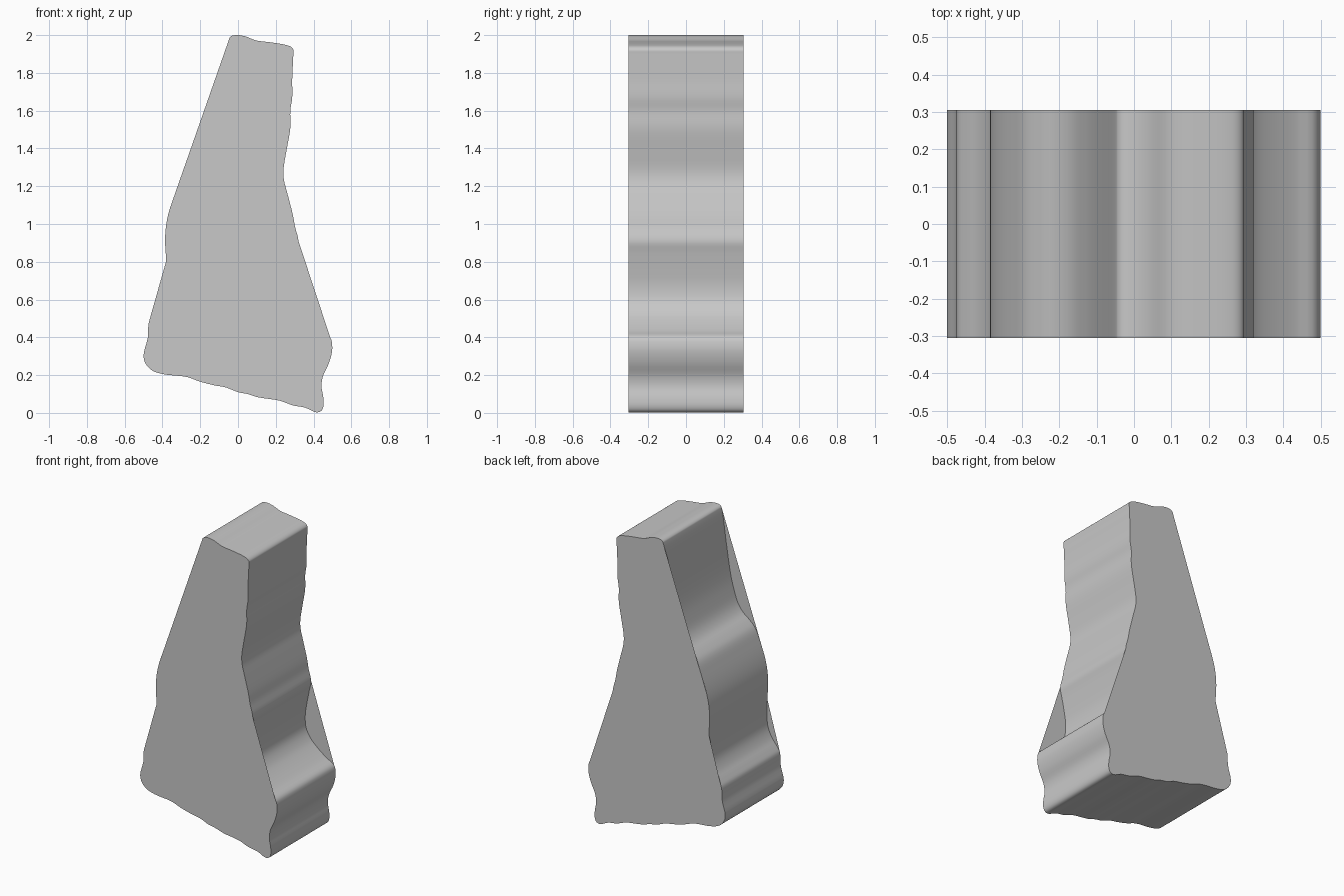
import bpy
import bmesh
import math
from mathutils import Vector

cube = bpy.data.objects.get("Cube")
if cube:
    bpy.data.objects.remove(cube, do_unlink=True)

HALF_DEPTH = 0.305
STEPS = 4

# Worn rim of the slab as (x, z); the flat faces bridge each hollow straight
top_edge = [(-.048, 1.976), (-.044, 1.987), (-.03, 1.997), (0, 2), (.04, 1.993),
            (.095, 1.972), (.17, 1.962), (.25, 1.949), (.28, 1.938),
            (.293, 1.923), (.293, 1.9)]
left_upper = [(.287, 1.765), (.287, 1.67), (.277, 1.6), (.277, 1.51),
              (.256, 1.385), (.241, 1.29), (.243, 1.235), (.262, 1.16),
              (.29, 1.05), (.302, .985), (.32, .91)]
left_hollow = [(.308, .85), (.29, .76), (.277, .67), (.284, .59), (.318, .53),
               (.36, .488), (.43, .435)]
left_foot = [(.488, .4), (.499, .35), (.495, .31), (.48, .26), (.45, .195),
             (.442, .14), (.452, .08), (.452, .035), (.44, .01)]
bottom_edge = [(.415, .003), (.355, .028), (.29, .04), (.22, .065), (.105, .083),
               (.05, .1), (0, .11), (-.065, .135), (-.12, .145), (-.2, .165),
               (-.27, .19), (-.395, .205), (-.455, .225)]
right_foot = [(-.49, .262), (-.5, .305), (-.477, .4), (-.472, .48)]
right_low_hollow = [(-.45, .515), (-.415, .56), (-.385, .625), (-.376, .71)]
right_middle = [(-.38, .805), (-.386, .92), (-.378, 1.01), (-.36, 1.085)]
right_high_hollow = [(-.325, 1.18), (-.29, 1.255), (-.25, 1.295), (-.2, 1.335),
                     (-.165, 1.385), (-.135, 1.47), (-.112, 1.56),
                     (-.078, 1.775), (-.058, 1.92)]

# Each stretch of rim, with whether the flat faces skip over it
stretches = [(top_edge, False), (left_upper, False), (left_hollow, True),
             (left_foot, False), (bottom_edge, False), (right_foot, False),
             (right_low_hollow, True), (right_middle, False),
             (right_high_hollow, True)]


def smooth_loop(points, hollow, steps):
    """Centripetal spline through a closed ring; returns (point, in_hollow)."""
    n = len(points)
    ring = []
    for i in range(n):
        a, b, c, d = (points[(i + k) % n] for k in (-1, 0, 1, 2))
        ab, bc, cd = (math.sqrt((q - p).length) for p, q in ((a, b), (b, c), (c, d)))
        start = (c - b) + bc * ((b - a) / ab - (c - a) / (ab + bc))
        end = (c - b) + bc * ((d - c) / cd - (d - b) / (bc + cd))
        for s in range(steps):
            t = s / steps
            p = (b + start * t + (3 * (c - b) - 2 * start - end) * t ** 2
                 + (start + end - 2 * (c - b)) * t ** 3)
            ring.append((p, hollow[i] or (s > 0 and hollow[(i + 1) % n])))
    return ring


def make_material(name, colour):
    mat = bpy.data.materials.new(name)
    mat.use_nodes = True
    mat.diffuse_color = colour
    mat.node_tree.nodes["Principled BSDF"].inputs["Base Color"].default_value = colour
    return mat


points = [Vector(p) for pts, skip in stretches for p in pts]
hollow = [skip for pts, skip in stretches for p in pts]
outline = smooth_loop(points, hollow, STEPS)

# Flat front and back faces
bm = bmesh.new()
rims = []
for y in (-HALF_DEPTH, HALF_DEPTH):
    rim = [bm.verts.new((p.x, y, p.y)) for p, skip in outline]
    flat = [v for v, (p, skip) in zip(rim, outline) if not skip]
    bm.faces.new(flat if y > 0 else flat[::-1])
    rims.append(rim)

# Worn band around the slab
front, back = rims
for i in range(len(outline)):
    j = (i + 1) % len(outline)
    bm.faces.new((front[i], front[j], back[j], back[i]))

mesh = bpy.data.meshes.new("stone_slab")
bm.to_mesh(mesh)
bm.free()
slab = bpy.data.objects.new("stone_slab", mesh)
bpy.context.collection.objects.link(slab)
mesh.materials.append(make_material("stone grey", (0.58, 0.58, 0.58, 1)))

# Smooth worn band, crisp front and back rims
bpy.ops.object.select_all(action="DESELECT")
slab.select_set(True)
bpy.context.view_layer.objects.active = slab
bpy.ops.object.shade_smooth_by_angle(angle=math.radians(30))
